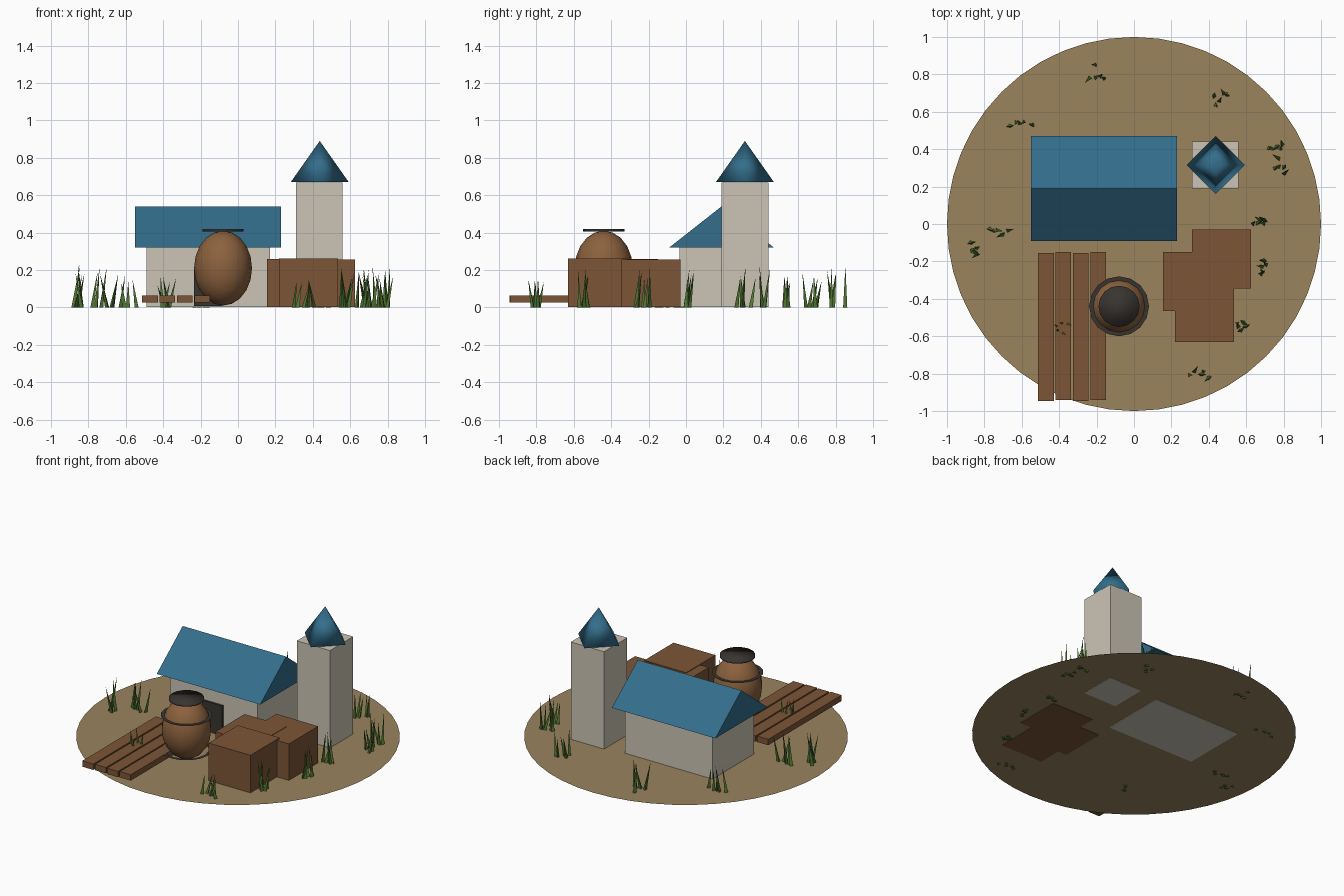
import bpy, bmesh, math, random
from mathutils import Matrix, Vector

random.seed(4)
if "Cube" in bpy.data.objects:
    bpy.data.objects.remove(bpy.data.objects["Cube"], do_unlink=True)


def material(name, rgb):
    m = bpy.data.materials.new(name)
    m.use_nodes = True
    m.diffuse_color = (*rgb, 1)
    m.node_tree.nodes["Principled BSDF"].inputs["Base Color"].default_value = (*rgb, 1)
    return m


PLASTER = material("pale plaster", (0.60, 0.56, 0.46))
BLUE = material("blue roof", (0.033, 0.155, 0.26))
EARTH = material("dry earth", (0.32, 0.23, 0.11))
WOOD = material("brown wood", (0.20, 0.093, 0.037))
CLAY = material("brown clay", (0.26, 0.12, 0.048))
IRON = material("dark iron", (0.04, 0.035, 0.03))
GRASS = material("grass green", (0.08, 0.18, 0.03))


def finish(name, bm, mat, smooth=False):
    mesh = bpy.data.meshes.new(name)
    for f in bm.faces:
        f.smooth = smooth
    bm.to_mesh(mesh)
    bm.free()
    mesh.materials.append(mat)
    obj = bpy.data.objects.new(name, mesh)
    bpy.context.collection.objects.link(obj)
    return obj


def box(name, x, y, z, mat):
    """Box from (low, high) ranges on each axis."""
    bm = bmesh.new()
    bmesh.ops.create_cube(bm, size=1)
    for v in bm.verts:
        v.co = [lo + (c + 0.5) * (hi - lo) for c, (lo, hi) in zip(v.co, (x, y, z))]
    return finish(name, bm, mat)


BASE = 0.003

# Ground disc
bm = bmesh.new()
bmesh.ops.create_circle(bm, cap_ends=True, segments=48, radius=1,
                        matrix=Matrix.Translation((0, 0, 0.006)))
finish("ground", bm, EARTH)

# House: walls, door and closed gable roof
box("house_walls", (-0.49, 0.17), (-0.035, 0.415), (BASE, 0.32), PLASTER)
box("house_door", (-0.235, -0.085), (-0.05, -0.03), (0.008, 0.21), IRON)
bm = bmesh.new()
gable = [bm.verts.new((-0.55, y, z)) for y, z in ((-0.09, 0.32), (0.47, 0.32), (0.19, 0.54))]
end = bm.faces.new(gable)
extruded = bmesh.ops.extrude_face_region(bm, geom=[end], use_keep_orig=True)["geom"]
bmesh.ops.translate(bm, vec=(0.78, 0, 0),
                    verts=[g for g in extruded if isinstance(g, bmesh.types.BMVert)])
bmesh.ops.recalc_face_normals(bm, faces=bm.faces)
finish("house_roof", bm, BLUE)

# Tower with a turned, softly shaded pyramid roof
box("tower_walls", (0.31, 0.56), (0.19, 0.44), (BASE, 0.669), PLASTER)
bm = bmesh.new()
bmesh.ops.create_cone(bm, cap_ends=True, segments=4, radius1=0.155, radius2=0, depth=0.22,
                      matrix=Matrix.Translation((0.437, 0.315, 0.78)))
bmesh.ops.remove_doubles(bm, verts=bm.verts, dist=0.0001)
finish("tower_roof", bm, BLUE, True)

# Crates
for i, (x, y, top) in enumerate(((0.31, -0.345, 0.255), (0.22, -0.63, 0.262), (0.155, -0.465, 0.258))):
    box(f"crate_{i + 1}", (x, x + 0.315), (y, y + 0.315), (BASE, top), WOOD)

# Plank walkway
for i in range(4):
    x = -0.512 + 0.093 * i
    shift = 0.004 * (i % 2)
    box(f"plank_{i + 1}", (x, x + 0.083), (-0.945 + shift, -0.154 + shift), (0.025, 0.065), WOOD)

# Jar body
JAR = Vector((-0.08, -0.44, 0))
bm = bmesh.new()
bmesh.ops.create_uvsphere(bm, u_segments=16, v_segments=10, radius=1)
bmesh.ops.scale(bm, vec=(0.155, 0.155, 0.2), verts=bm.verts)
bmesh.ops.translate(bm, vec=JAR + Vector((0, 0, 0.21)), verts=bm.verts)
finish("jar_body", bm, CLAY, True)

# Jar lid
bm = bmesh.new()
bmesh.ops.create_cone(bm, cap_ends=True, segments=16, radius1=0.11, radius2=0.11, depth=0.012,
                      matrix=Matrix.Translation(JAR + Vector((0, 0, 0.413))))
finish("jar_lid", bm, IRON, True)

# Flat hoops around the jar
for name, z in (("upper", 0.30), ("lower", 0.065)):
    bm = bmesh.new()
    rings = []
    for r in (0.138, 0.16):
        rings.append(bmesh.ops.create_circle(bm, segments=16, radius=r,
                     matrix=Matrix.Translation(JAR + Vector((0, 0, z))))["verts"])
    bmesh.ops.bridge_loops(bm, edges=bm.edges)
    bmesh.ops.recalc_face_normals(bm, faces=bm.faces)
    finish(f"jar_hoop_{name}", bm, IRON)

# Grass tufts: centre, blade height, spread along x and y
TUFTS = (
    (-0.20, 0.82, 0.24, 0.03, 0.05), (-0.61, 0.54, 0.18, 0.06, 0.02),
    (0.46, 0.66, 0.20, 0.03, 0.04), (0.76, 0.42, 0.23, 0.04, 0.02),
    (0.78, 0.31, 0.22, 0.02, 0.05), (0.67, -0.01, 0.22, 0.03, 0.03),
    (0.69, -0.23, 0.22, 0.02, 0.05), (0.57, -0.54, 0.22, 0.02, 0.03),
    (0.35, -0.81, 0.17, 0.05, 0.03), (-0.39, -0.55, 0.17, 0.02, 0.03),
    (-0.73, -0.04, 0.22, 0.05, 0.03), (-0.85, -0.13, 0.23, 0.02, 0.03),
)
for i, (x, y, height, sx, sy) in enumerate(TUFTS):
    bm = bmesh.new()
    for k in range(5):
        t = k / 2 - 1
        root = Vector((x + sx * t + random.uniform(-0.01, 0.01),
                       y + sy * random.uniform(-1, 1), 0))
        h = height * random.uniform(0.7, 1.0)
        lean = Vector((random.uniform(-0.04, 0.04), random.uniform(-0.03, 0.03), 0))
        blade = bmesh.ops.create_cone(bm, cap_ends=True, segments=3, radius1=0.013,
                                      radius2=0, depth=h)["verts"]
        bmesh.ops.rotate(bm, verts=blade, cent=(0, 0, 0),
                         matrix=Matrix.Rotation(random.uniform(0, math.tau), 3, 'Z'))
        for v in blade:
            rise = v.co.z / h + 0.5
            v.co += root + lean * rise + Vector((0, 0, h / 2))
    bmesh.ops.remove_doubles(bm, verts=bm.verts, dist=0.0001)
    finish(f"grass_tuft_{i + 1}", bm, GRASS)
